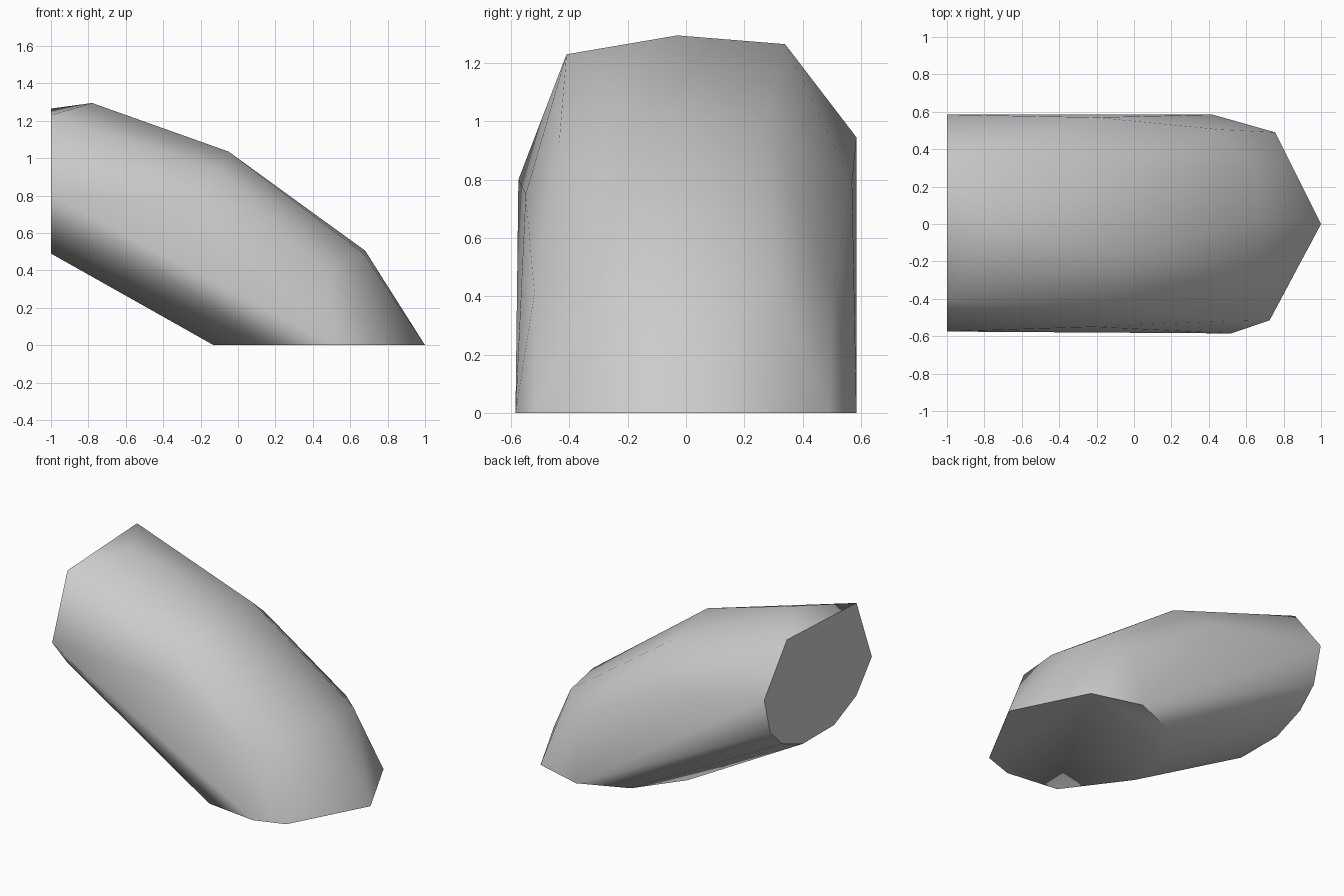
import bpy
import bmesh
from math import radians

default_cube = bpy.data.objects.get("Cube")
if default_cube:
    bpy.data.objects.remove(default_cube, do_unlink=True)


def make_material(name, colour):
    material = bpy.data.materials.new(name)
    material.use_nodes = True
    material.diffuse_color = colour
    for node in material.node_tree.nodes:
        if node.type == "BSDF_PRINCIPLED":
            node.inputs["Base Color"].default_value = colour
    return material


def skin_between(name, points, material):
    """Stretch a tight skin over the cross-sections and merge flat regions."""
    bm = bmesh.new()
    for point in points:
        bm.verts.new(point)
    hull = bmesh.ops.convex_hull(bm, input=bm.verts[:])
    spare = set(hull["geom_interior"]) | set(hull["geom_unused"])
    bmesh.ops.delete(
        bm,
        geom=[item for item in spare if isinstance(item, bmesh.types.BMVert)],
        context="VERTS",
    )
    bmesh.ops.dissolve_limit(
        bm, angle_limit=radians(0.5), verts=bm.verts[:], edges=bm.edges[:]
    )
    bmesh.ops.recalc_face_normals(bm, faces=bm.faces[:])
    mesh = bpy.data.meshes.new(name)
    bm.to_mesh(mesh)
    bm.free()
    mesh.materials.append(material)
    part = bpy.data.objects.new(name, mesh)
    bpy.context.collection.objects.link(part)
    return part


# Flat end standing against the wall: (y, z) outline
wall_end = [
    (-.41, 1.23), (.34, 1.265), (.585, .945), (.52, .7), (.39, .575),
    (.17, .49), (-.17, .49), (-.41, .6), (-.575, .8),
]

# Flat end resting on the floor: (x, y) outline
floor_end = [
    (1, 0), (.755, .49), (.42, .585), (.1, .45), (-.12, .15),
    (-.13, -.15), (.16, -.54), (.52, -.585), (.725, -.515),
]

# Upper bend, near the wall
upper_bend = [
    (-.78, -.03, 1.295), (-.05, -.16, 1.035), (-.08, .28, .99),
    (-.2, .57, .79), (-.1, -.435, .93), (-.22, -.55, .75),
]

# Lower bend, near the floor
lower_bend = [
    (.68, .03, .505), (.67, -.25, .49), (.66, .3, .47),
    (.46, .505, .42), (.48, -.52, .41),
]

points = [(-1, y, z) for y, z in wall_end]
points += [(x, y, 0) for x, y in floor_end]
points += upper_bend + lower_bend

stone_grey = make_material("pale grey", (.6, .6, .6, 1))
body = skin_between("bent_body", points, stone_grey)

# Smooth sides with crisp flat ends
bpy.ops.object.select_all(action="DESELECT")
body.select_set(True)
bpy.context.view_layer.objects.active = body
bpy.ops.object.shade_smooth_by_angle(angle=radians(40))
